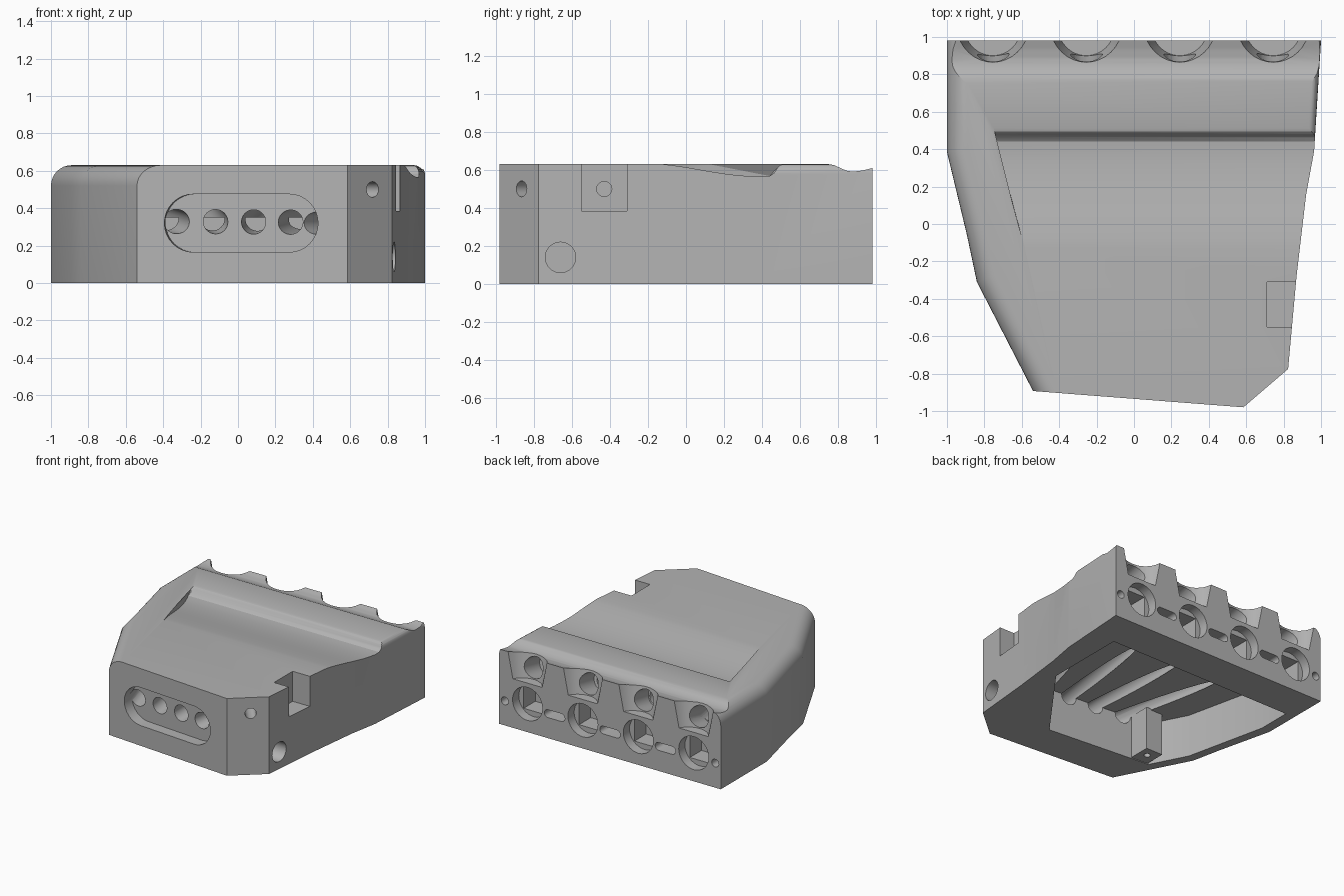
import bpy, bmesh, math
from mathutils import Vector

old = bpy.data.objects.get("Cube")
if old:
    bpy.data.objects.remove(old, do_unlink=True)

grey = bpy.data.materials.new("light_grey")
grey.use_nodes = True
grey.diffuse_color = (0.45, 0.45, 0.45, 1)
grey.node_tree.nodes["Principled BSDF"].inputs["Base Color"].default_value = (0.45, 0.45, 0.45, 1)


def make(name, bm):
    bmesh.ops.recalc_face_normals(bm, faces=bm.faces)
    mesh = bpy.data.meshes.new(name)
    bm.to_mesh(mesh)
    bm.free()
    mesh.materials.append(grey)
    obj = bpy.data.objects.new(name, mesh)
    bpy.context.collection.objects.link(obj)
    return obj


def loft(name, rings):
    """Closed solid through rings holding equal numbers of points."""
    bm = bmesh.new()
    loops = [[bm.verts.new(p) for p in ring] for ring in rings]
    n = len(loops[0])
    for a, b in zip(loops, loops[1:]):
        for i in range(n):
            bm.faces.new((a[i], a[(i + 1) % n], b[(i + 1) % n], b[i]))
    bm.faces.new(loops[0])
    bm.faces.new(loops[-1])
    return make(name, bm)


def prism(name, outline, z0, z1):
    return loft(name, [[(x, y, z) for x, y in outline] for z in (z0, z1)])


def box(name, x0, x1, y0, y1, z0, z1):
    return prism(name, [(x0, y0), (x1, y0), (x1, y1), (x0, y1)], z0, z1)


def rod(name, a, b, r0, r1=None, sides=32):
    """Round bar or cone from a to b."""
    a, b = Vector(a), Vector(b)
    turn = (b - a).to_track_quat('Z', 'Y')
    rings = []
    for c, r in ((a, r0), (b, r1 or r0)):
        angles = [math.tau * i / sides for i in range(sides)]
        rings.append([c + turn @ Vector((r * math.cos(t), r * math.sin(t), 0)) for t in angles])
    return loft(name, rings)


def slot(name, centre, direction, half, r, depth):
    """Obround bar going inwards along direction."""
    d = Vector(direction).normalized()
    side = Vector((0, 0, 1)).cross(d)
    ring = []
    for i in range(34):
        t = math.pi * (i % 17) / 16 + (math.pi if i > 16 else 0) - math.pi / 2
        shift = half if i < 17 else -half
        ring.append(Vector(centre) + side * (shift + r * math.cos(t)) + Vector((0, 0, r * math.sin(t))))
    return loft(name, [[p - d * 0.1 for p in ring], [p + d * depth for p in ring]])


# Housing block with rounded left shoulder
outline = [(-1, 0.98), (-1, 0.385), (-0.893, -0.06), (-0.84, -0.31), (-0.54, -0.893),
           (0.585, -0.98), (0.824, -0.775), (0.87, -0.27), (0.92, 0.155), (0.963, 0.39), (1, 0.98)]
body = prism("housing", outline, 0, 0.63)
bm = bmesh.new()
bm.from_mesh(body.data)


def top_edges(test):
    return [e for e in bm.edges if all(v.co.z > 0.6 for v in e.verts)
            and test((e.verts[0].co + e.verts[1].co) / 2)]


bmesh.ops.bevel(bm, geom=top_edges(lambda c: c.x < -0.6), offset=0.11, segments=8,
                profile=0.5, affect='EDGES')
bmesh.ops.bevel(bm, geom=top_edges(lambda c: c.x > 0.97), offset=0.05, segments=5,
                profile=0.5, affect='EDGES')
bm.to_mesh(body.data)
bm.free()


def cut(cutter):
    mod = body.modifiers.new("cut", 'BOOLEAN')
    mod.operation = 'DIFFERENCE'
    mod.solver = 'EXACT'
    mod.object = cutter
    bpy.context.view_layer.objects.active = body
    bpy.ops.object.modifier_apply(modifier=mod.name)
    bpy.data.objects.remove(cutter, do_unlink=True)


# Hollow of the underside
cut(prism("pocket", [(-0.92, 0.67), (-0.92, 0.39), (-0.77, -0.28), (-0.62, -0.57),
                     (0.28, -0.65), (0.76, 0), (0.76, 0.67)], -0.2, 0.35))

# Wide scoop in the top, with a slanted left end
floor = [(-0.14, 0.632)]
for i in range(1, 9):
    t = i / 8
    floor.append((-0.14 + 0.54 * t, 0.63 - 0.065 * math.sin(t * math.pi / 2) ** 1.5))
floor += [(0.44, 0.568), (0.465, 0.585), (0.48, 0.61), (0.495, 0.625), (0.52, 0.632)]
profile = floor + [(0.52, 0.8), (-0.14, 0.8)]


def left_end(y, z):
    return -0.52 - 0.4 * (min(y, 0.44) + 0.14) - min(z - 0.56, 0.08) * 0.8 + max(0, y - 0.44) * 0.8


cut(loft("scoop", [[(left_end(y, z), y, z) for y, z in profile],
                   [(1.2, y, z) for y, z in profile]]))

# Shallow channel along the back edge
channel = [(0.74, 0.632), (0.78, 0.625), (0.82, 0.606), (0.85, 0.594), (0.88, 0.591),
           (0.93, 0.597), (0.98, 0.61), (1.1, 0.64), (1.1, 0.8), (0.74, 0.8)]
cut(loft("channel", [[(x, y, z) for y, z in channel] for x in (-1.2, 1.2)]))

# Front slot recess
front = Vector((0.078, 1, 0)).normalized()
cut(slot("front_slot", (0.017, -0.936, 0.32), front, 0.257, 0.155, 0.09))

# Four stations: cable bores, top cups and sockets
for i in range(4):
    xf, xb = -0.3 + 0.188 * i, -0.755 + 0.5 * i
    cut(rod("cup", (xb, 1.05, 0.4), (xb, 1.05, 0.7), 0.15, 0.205))
    cut(rod("bore", (xf, -0.93, 0.32), (xb * 0.98, 0.8, 0.46), 0.065))
    cut(rod("cup_bore", (xb, 0.98, 0.51), (xb * 0.985, 0.72, 0.46), 0.085))
    cut(rod("socket", (xb, 1.1, 0.23), (xb, 0.9, 0.23), 0.135))
    cut(box("socket_well", xb - 0.09, xb + 0.09, 0.75, 0.95, 0.14, 0.32))
for x in (-0.5, 0, 0.5):
    cut(slot("back_slot", (x, 0.98, 0.2), (0, -1, 0), 0.06, 0.032, 0.12))
for x in (-0.95, 0.95):
    cut(rod("back_screw_hole", (x, 1.1, 0.2), (x, 0.8, 0.2), 0.032, sides=20))

# Side notch, side hole and slanted holes
cut(box("side_notch", 0.71, 1.1, -0.55, -0.31, 0.385, 0.8))
cut(rod("notch_hole", (0.78, -0.43, 0.5), (0.6, -0.43, 0.5), 0.04, sides=20))
cut(rod("side_hole", (1, -0.66, 0.14), (0.6, -0.66, 0.14), 0.08))
cut(rod("corner_hole", (0.79, -0.95, 0.5), (0.6, -0.72, 0.5), 0.042, sides=20))
cut(rod("end_bore", (0.4, -0.91, 0.32), (0.56, -0.7, 0.32), 0.06))

# Screw post inside the hollow
post = box("screw_post", -0.61, -0.46, -0.58, -0.4, 0.005, 0.36)
hole = rod("post_hole", (-0.53, -0.48, -0.1), (-0.53, -0.48, 0.2), 0.025, sides=16)
body, housing = post, body
cut(hole)

for obj in (housing, post):
    bpy.ops.object.select_all(action='DESELECT')
    obj.select_set(True)
    bpy.context.view_layer.objects.active = obj
    bpy.ops.object.shade_smooth_by_angle(angle=math.radians(28))
